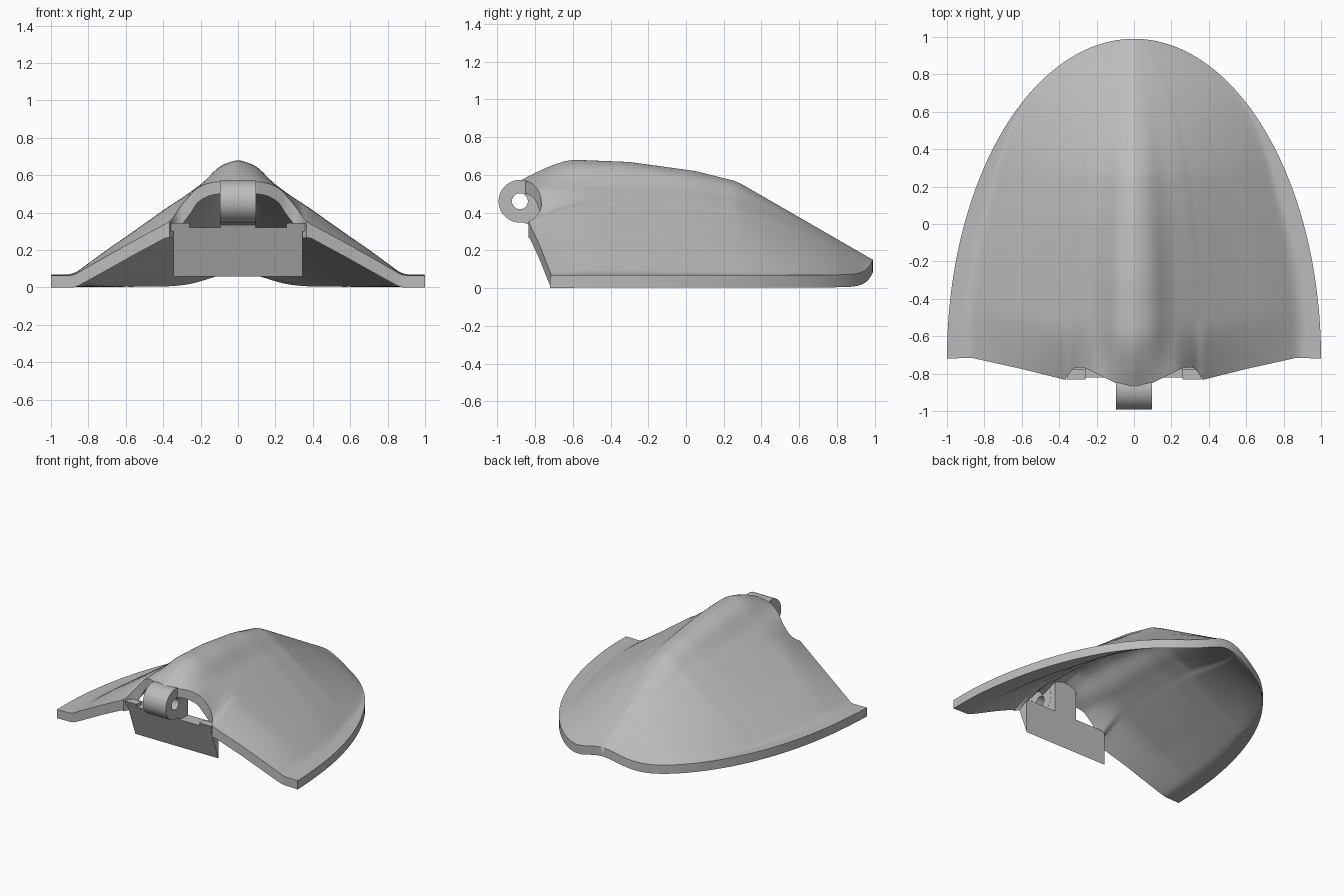
import bpy, bmesh, math

cube = bpy.data.objects.get("Cube")
if cube:
    bpy.data.objects.remove(cube, do_unlink=True)

GREY = bpy.data.materials.new("plain grey")
GREY.diffuse_color = (0.5, 0.5, 0.5, 1)
GREY.use_nodes = True
GREY.node_tree.nodes["Principled BSDF"].inputs["Base Color"].default_value = (0.5, 0.5, 0.5, 1)


def finish(name, bm, angle=35):
    """Turn a bmesh into a grey, smooth-shaded object with sharp edges kept."""
    bmesh.ops.remove_doubles(bm, verts=bm.verts, dist=0.0005)
    bmesh.ops.recalc_face_normals(bm, faces=bm.faces)
    mesh = bpy.data.meshes.new(name)
    bm.to_mesh(mesh)
    bm.free()
    obj = bpy.data.objects.new(name, mesh)
    bpy.context.collection.objects.link(obj)
    mesh.materials.append(GREY)
    bpy.ops.object.select_all(action='DESELECT')
    obj.select_set(True)
    bpy.context.view_layer.objects.active = obj
    bpy.ops.object.shade_smooth_by_angle(angle=math.radians(angle))
    return obj


def sample(points, t):
    """Piecewise linear lookup."""
    if t <= points[0][0]:
        return points[0][1]
    for (a, p), (b, q) in zip(points, points[1:]):
        if t <= b:
            return p + (q - p) * (t - a) / (b - a)
    return points[-1][1]


def soft(points, t, r=0.03):
    """Lookup with rounded corners."""
    return sum(sample(points, abs(t + k * r)) for k in (-1, -0.5, 0, 0.5, 1)) / 5


# Shell profiles: ridge along y, section across, front lip height and depth
RIDGE = [(-0.6, 0.68), (-0.3, 0.668), (0.05, 0.62), (0.27, 0.565), (0.99, 0.15)]
SECTION = [(0, 1.01), (0.1, 0.955), (0.2, 0.79), (0.3, 0.68), (0.4, 0.57), (0.5, 0.455),
           (0.6, 0.34), (0.7, 0.23), (0.8, 0.11), (0.89, 0), (1, 0)]
LIP_Z = [(0, 0.568), (0.12, 0.565), (0.17, 0.555), (0.23, 0.525), (0.31, 0.43), (0.36, 0.355),
         (0.6, 0.225), (0.75, 0.14), (0.88, 0.065), (1, 0.065)]
LIP_Y = [(0, -0.88), (0.1, -0.85), (0.2, -0.8), (0.26, -0.77), (0.31, -0.765), (0.345, -0.79),
         (0.36, -0.835), (0.6, -0.775), (0.87, -0.715), (1, -0.72)]
THICK = 0.066
TIP = 0.99


def shell_point(u, theta):
    a = abs(u)
    x = u * math.cos(theta)
    lip_y = sample(LIP_Y, a)
    y = lip_y + (TIP - lip_y) * math.sin(theta)
    edge = 0.07 + 0.08 * math.exp(-(math.cos(theta) / 0.2) ** 2)
    # the section widens towards the back while the flat brim narrows
    t = min(max((y + 0.3) / 1.1, 0), 1)
    brim = 0.89 + 0.11 * min(max((y - 0.2) / 0.6, 0), 1)
    back = max(0, 1 - (a / brim) ** 1.35)
    section = soft(SECTION, a) * (1 - t) + back * t
    z = edge + (max(sample(RIDGE, y), edge) - edge) * section
    # fade into the front lip
    k = max(0, 1 - (y - lip_y) / 0.28) ** 1.4
    return x, y, z + (soft(LIP_Z, a, 0.015) - z) * k


def under_points(pts):
    """Lower surface of one row, thicker in height where the shell is steep."""
    last = len(pts) - 1
    result = []
    for i, (x, y, z) in enumerate(pts):
        p, q = pts[max(i - 1, 0)], pts[min(i + 1, last)]
        slope = min(abs(q[2] - p[2]) / max(q[0] - p[0], 0.001), 1.6)
        slope *= 1 - abs(2 * i / last - 1) ** 8
        result.append((x, y, max(z - THICK * math.hypot(1, slope), 0)))
    return result


COLS, ROWS = 120, 60
bm = bmesh.new()
outer, inner = [], []
for j in range(ROWS + 1):
    theta = math.pi / 2 * j / ROWS
    pts = [shell_point(2 * i / COLS - 1, theta) for i in range(COLS + 1)]
    outer.append([bm.verts.new(p) for p in pts])
    inner.append([bm.verts.new(p) for p in under_points(pts)])
for j in range(ROWS):
    for i in range(COLS):
        for g in (outer, inner):
            bm.faces.new((g[j][i], g[j][i + 1], g[j + 1][i + 1], g[j + 1][i]))
    for i in (0, COLS):
        bm.faces.new((outer[j][i], outer[j + 1][i], inner[j + 1][i], inner[j][i]))
for i in range(COLS):
    bm.faces.new((outer[0][i], outer[0][i + 1], inner[0][i + 1], inner[0][i]))
finish("shell", bm, 40)


def extrude_x(name, profile, x0, x1):
    """Solid from a (y, z) outline between two x positions."""
    bm = bmesh.new()
    face = bm.faces.new([bm.verts.new((x0, y, z)) for y, z in profile])
    new = bmesh.ops.extrude_face_region(bm, geom=[face])["geom"]
    verts = [v for v in new if isinstance(v, bmesh.types.BMVert)]
    bmesh.ops.translate(bm, verts=verts, vec=(x1 - x0, 0, 0))
    return finish(name, bm)


# Wedge-shaped front plate with the ledges beside the openings
extrude_x("front_plate", [(-0.725, 0.06), (-0.822, 0.32), (-0.725, 0.32)], -0.345, 0.345)
for side, name in ((-1, "right_ledge"), (1, "left_ledge")):
    extrude_x(name, [(-0.815, 0.3), (-0.832, 0.345), (-0.775, 0.345), (-0.775, 0.3)],
              side * 0.26, side * 0.358)

# Post that ties the plate to the hood
extrude_x("center_post", [(-0.725, 0.3), (-0.814, 0.3), (-0.828, 0.335), (-0.87, 0.35), (-0.815, 0.42),
                          (-0.815, 0.53), (-0.725, 0.57)], -0.094, 0.094)

# Hinge lug with its pin hole
bm = bmesh.new()
SEG = 48
rings = []
for x, r in ((-0.095, 0.113), (0.095, 0.113), (0.095, 0.042), (-0.095, 0.042)):
    rings.append([bm.verts.new((x, -0.88 + r * math.cos(2 * math.pi * s / SEG),
                                0.46 + r * math.sin(2 * math.pi * s / SEG))) for s in range(SEG)])
for k in range(4):
    p, q = rings[k], rings[(k + 1) % 4]
    for s in range(SEG):
        n = (s + 1) % SEG
        bm.faces.new((p[s], p[n], q[n], q[s]))
finish("hinge_lug", bm)
